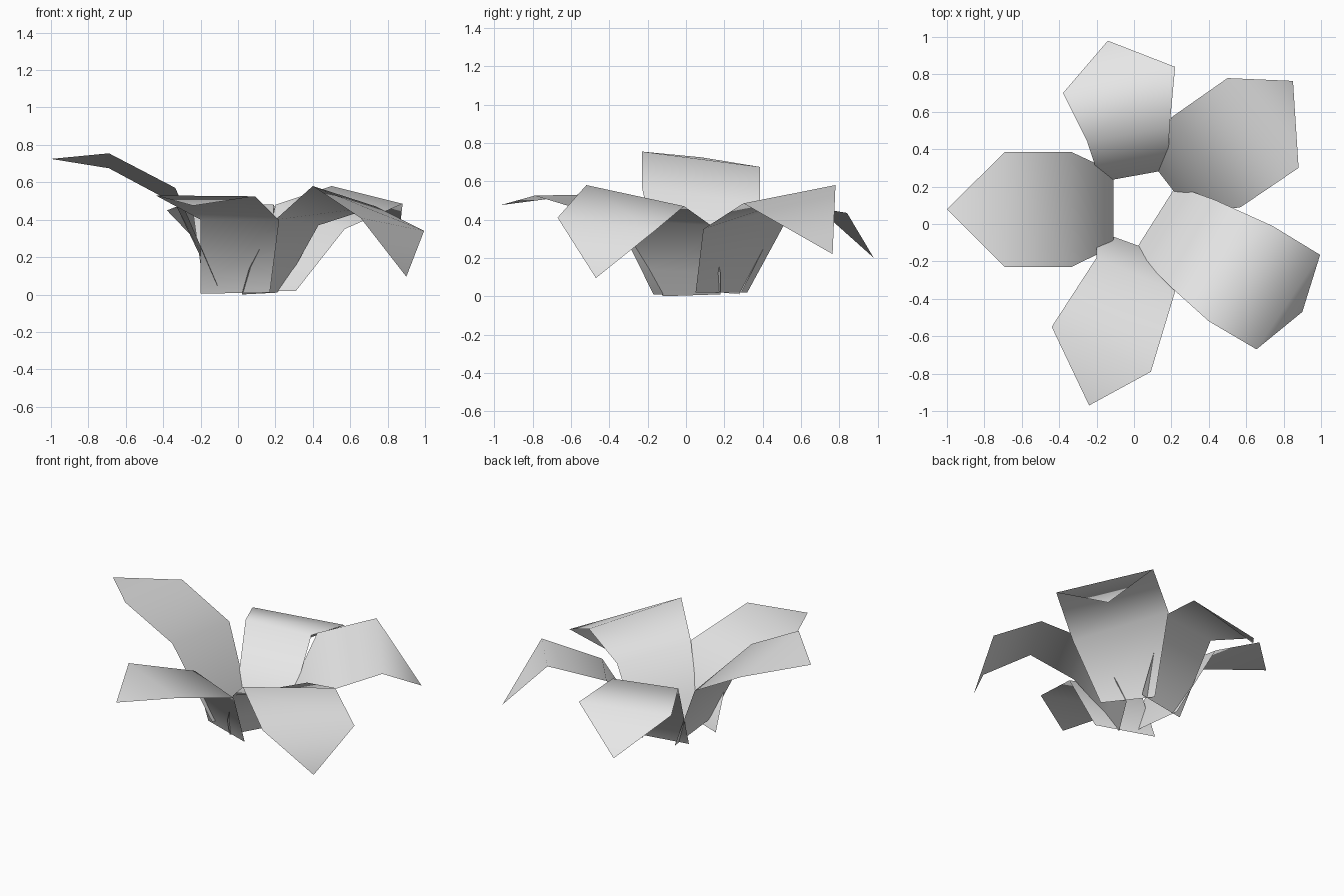
import bpy, bmesh, math

if "Cube" in bpy.data.objects:
    bpy.data.objects.remove(bpy.data.objects["Cube"])

grey = bpy.data.materials.new("petal_grey")
grey.diffuse_color = (0.8, 0.8, 0.8, 1)
grey.use_nodes = True
grey.node_tree.nodes["Principled BSDF"].inputs["Base Color"].default_value = grey.diffuse_color


def petal(name, rungs, tip):
    """Thin sheet: a ladder of left/right edge points from base outwards, closed by a pointed tip."""
    bm = bmesh.new()
    rows = [[bm.verts.new(p) for p in rung] for rung in rungs]
    for (a, b), (c, d) in zip(rows, rows[1:]):
        bm.faces.new((a, b, d, c))
    a, b = rows[-1]
    bm.faces.new((a, b, bm.verts.new(tip)))
    # upper side of the sheet faces the flower's centre and the sky
    bm.normal_update()
    if sum(f.normal.z * f.calc_area() for f in bm.faces) < 0:
        bmesh.ops.reverse_faces(bm, faces=bm.faces[:])
    me = bpy.data.meshes.new(name)
    bm.to_mesh(me)
    bm.free()
    me.materials.append(grey)
    ob = bpy.data.objects.new(name, me)
    bpy.context.collection.objects.link(ob)
    bpy.context.view_layer.objects.active = ob
    ob.select_set(True)
    bpy.ops.object.shade_smooth_by_angle(angle=math.radians(80))
    ob.select_set(False)


# raised petal on the left
petal("left_petal", [
    ((-.11, -.12, .05), (-.11, .28, .01)),
    ((-.335, -.23, .57), (-.335, .385, .485)),
    ((-.69, -.23, .755), (-.69, .385, .675))], (-1, .08, .725))

# front petal, opening almost level
petal("front_petal", [
    ((-.20, -.035, .005), (.17, -.17, .01)),
    ((-.20, -.18, .40), (.22, -.36, .395)),
    ((-.44, -.55, .53), (.09, -.79, .525))], (-.24, -.97, .475))

# long drooping petal at the front right
petal("front_right_petal", [
    ((.02, -.12, .0), (.21, .18, .01)),
    ((.06, -.20, .14), (.29, .18, .12)),
    ((.20, -.34, .40), (.43, .13, .37)),
    ((.40, -.52, .58), (.74, -.01, .47)),
    ((.655, -.67, .41), (.995, -.165, .34)), ], (.90, -.47, .095))

# petal at the back right with a folded tip
petal("back_right_petal", [
    ((.31, .05, .02), (.10, .32, .02)),
    ((.57, .09, .35), (.20, .57, .48)),
    ((.88, .30, .485), (.50, .78, .58))], (.85, .765, .22))

# back petal with a drooping tip
petal("back_petal", [
    ((-.18, .225, .02), (.18, .29, .02)),
    ((-.25, .44, .50), (.19, .52, .48)),
    ((-.38, .70, .45), (.22, .84, .435))], (-.14, .98, .20))
